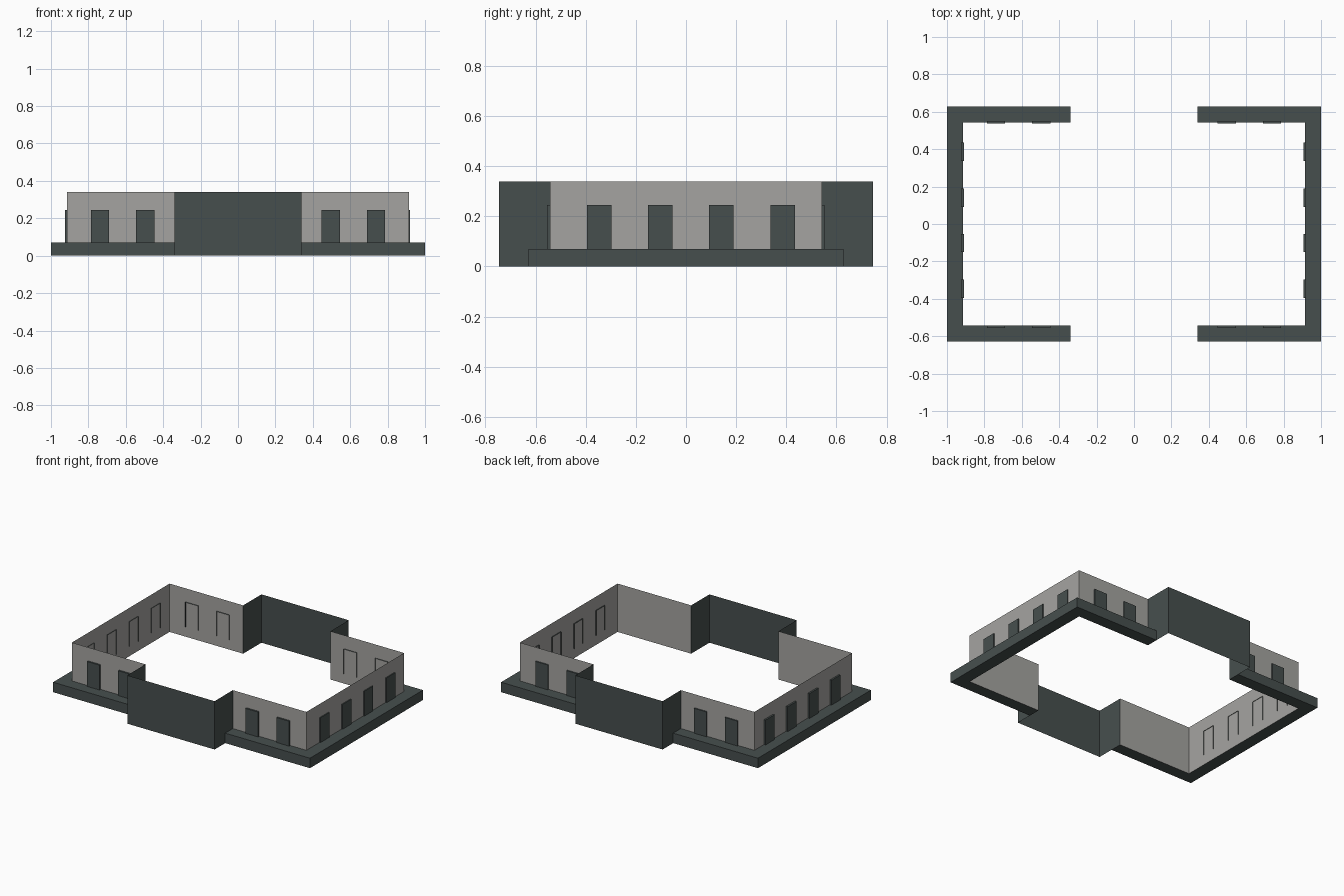
import bpy, bmesh

if "Cube" in bpy.data.objects:
    bpy.data.objects.remove(bpy.data.objects["Cube"])

def material(name, rgb):
    m = bpy.data.materials.new(name)
    m.diffuse_color = (*rgb, 1)
    m.use_nodes = True
    m.node_tree.nodes["Principled BSDF"].inputs["Base Color"].default_value = m.diffuse_color
    return m

GREY = material("warm grey wall", (0.375, 0.372, 0.355))
DARK = material("dark slate", (0.062, 0.078, 0.076))

WX, WY = 0.913, 0.543      # wall plane
LX, LY = 1.0, 0.628        # ledge outer edge
BX, BY = 0.34, 0.746       # entrance bays
TOP, LEDGE = 0.34, 0.07

def make(name, quads, mat, mirror_x=False, mirror_y=False):
    """Mesh from a short list of quads, optionally mirrored."""
    bm = bmesh.new()
    for q in quads:
        bm.faces.new([bm.verts.new(p) for p in q])
    bmesh.ops.remove_doubles(bm, verts=bm.verts[:], dist=1e-5)
    me = bpy.data.meshes.new(name)
    bm.to_mesh(me)
    bm.free()
    me.materials.append(mat)
    ob = bpy.data.objects.new(name, me)
    bpy.context.collection.objects.link(ob)
    if mirror_x or mirror_y:
        mod = ob.modifiers.new("mirror", 'MIRROR')
        mod.use_axis = (mirror_x, mirror_y, False)
        mod.use_mirror_merge = False
    return ob

def strip(path, z0, z1):
    """Vertical faces standing on a plan path."""
    return [[(*a, z0), (*b, z0), (*b, z1), (*a, z1)] for a, b in zip(path, path[1:])]

def band(outer, inner, z, up):
    """Flat faces between two plan paths."""
    quads = []
    for i in range(len(outer) - 1):
        q = [(*p, z) for p in (outer[i], outer[i + 1], inner[i + 1], inner[i])]
        quads.append(q if up else q[::-1])
    return quads

# C-shaped walls, open sheets, one per side
wall = [(BX, -WY), (WX, -WY), (WX, WY), (BX, WY)]
make("walls", strip(wall, 0, TOP), GREY, mirror_x=True)

# stepped plinth around the foot of the walls
edge = [(BX, -LY), (LX, -LY), (LX, LY), (BX, LY)]
make("plinth", strip(edge, 0, LEDGE) + band(edge, wall, LEDGE, True)
     + band(edge, wall, 0, False), DARK, mirror_x=True)

# projecting bays at the front and back, open towards the inside
bay = [(-BX, -WY), (-BX, -BY), (BX, -BY), (BX, -WY)]
make("entrance_bays", strip(bay, 0, TOP), DARK)
make("entrance_bays_back", strip([(-x, -y) for x, y in bay], 0, TOP), DARK)

# windows: open-backed shallow plates whose edges pass through the wall
Z0, Z1, HW = LEDGE, 0.245, 0.049

def window(name, centre, inner, outer, along_x):
    def pt(t, d):
        return (t, d) if along_x else (d, t)
    a, b = centre - HW, centre + HW
    if (outer > 0) == along_x:     # keep faces turned outward
        a, b = b, a
    path = [pt(a, inner), pt(a, outer), pt(b, outer), pt(b, inner)]
    make(name, strip(path, Z0, Z1) + band(path[1:3], [path[0], path[3]], Z1, True), DARK)

for x in (-0.738, -0.496, 0.496, 0.738):
    window("front_window", x, -0.543, -0.555, True)
    window("back_window", x, 0.537, 0.552, True)
for y in (-0.346, -0.102, 0.141, 0.386):
    window("right_window", y, 0.906, 0.920, False)
    window("left_window", y, -0.909, -0.925, False)
